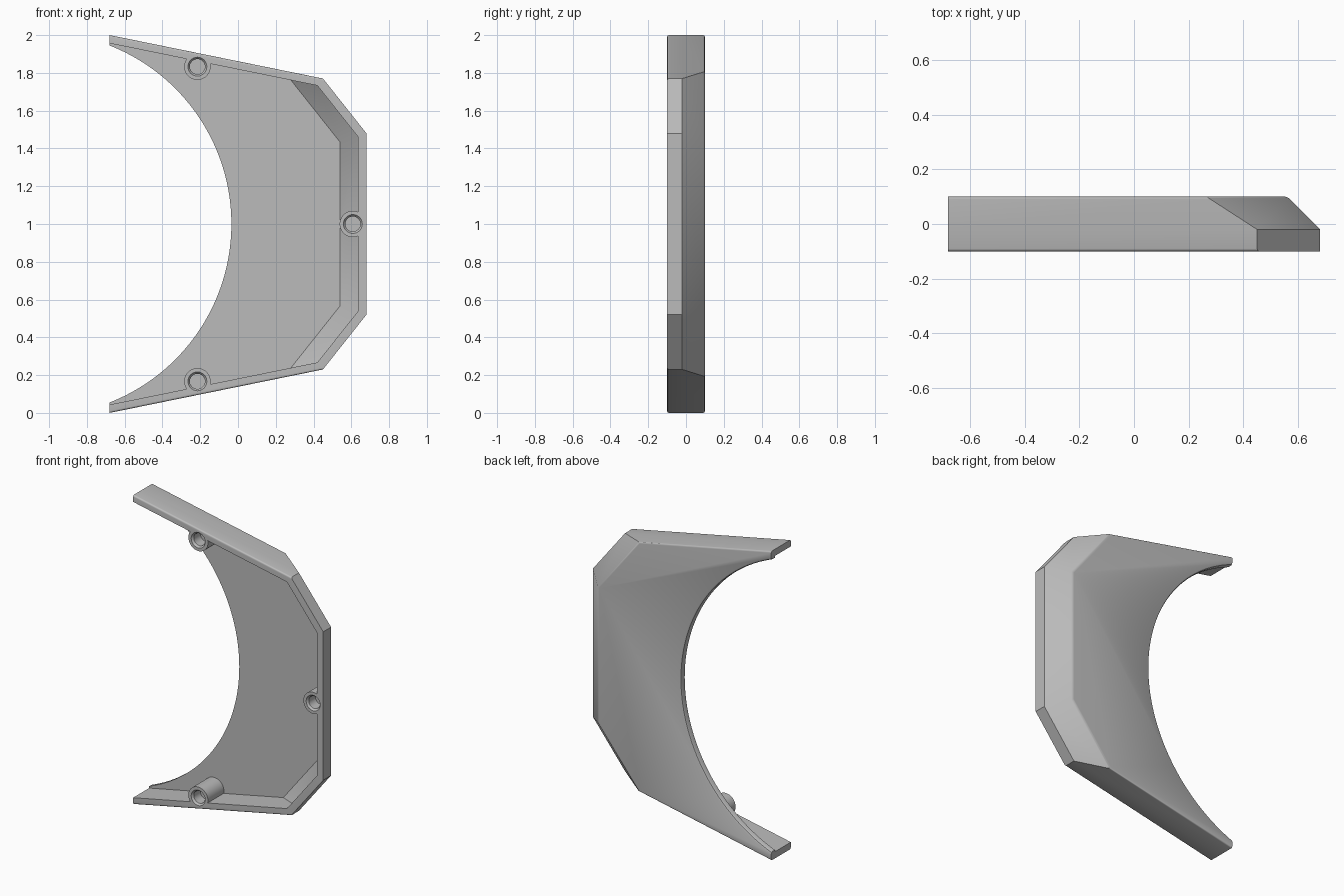
import bpy, bmesh, math
from mathutils import Matrix

if "Cube" in bpy.data.objects:
    bpy.data.objects.remove(bpy.data.objects["Cube"])

grey = bpy.data.materials.new("plain grey")
grey.use_nodes = True
COLOUR = (0.5, 0.5, 0.5, 1)
grey.diffuse_color = COLOUR
grey.node_tree.nodes["Principled BSDF"].inputs["Base Color"].default_value = COLOUR


def make_object(name, bm):
    bmesh.ops.recalc_face_normals(bm, faces=bm.faces)
    mesh = bpy.data.meshes.new(name)
    bm.to_mesh(mesh)
    bm.free()
    mesh.materials.append(grey)
    obj = bpy.data.objects.new(name, mesh)
    bpy.context.collection.objects.link(obj)
    return obj


def outline(upper):
    """Mirror the upper half of an outline about z = 1."""
    return upper + [(x, 2 - z) for x, z in reversed(upper)]


def loft(layers):
    """Solid through equal-sized outlines, each placed at its depth y."""
    bm = bmesh.new()
    rings = [[bm.verts.new((x, y, z)) for x, z in pts] for y, pts in layers]
    for a, b in zip(rings, rings[1:]):
        for i in range(len(a)):
            j = (i + 1) % len(a)
            bm.faces.new((a[i], a[j], b[j], b[i]))
    bm.faces.new(rings[0])
    bm.faces.new(rings[-1])
    return bm


def turned(name, cx, cz, profile, sides):
    """Round solid along y from (radius, depth) pairs."""
    circle = [2 * math.pi * i / sides for i in range(sides)]
    return make_object(name, loft([
        (y, [(cx + r * math.cos(a), cz + r * math.sin(a)) for a in circle])
        for r, y in profile]))


def cut(target, tool):
    mod = target.modifiers.new("cut", 'BOOLEAN')
    mod.operation = 'DIFFERENCE'
    mod.solver = 'EXACT'
    mod.object = tool
    bpy.ops.object.select_all(action='DESELECT')
    bpy.context.view_layer.objects.active = target
    target.select_set(True)
    bpy.ops.object.modifier_apply(modifier=mod.name)
    bpy.data.objects.remove(tool)


# Outer body: straight front band, then sloped sides towards the back
rim = outline([(-0.68, 2), (0.45, 1.77), (0.68, 1.48)])
back = outline([(-0.68, 2), (0.267, 1.807), (0.56, 1.438)])
bm = loft([(-0.1, rim), (-0.02, rim), (0.1, back)])
bm.edges.ensure_lookup_table()


def rounded(e):
    a, b = (v.co for v in e.verts)
    if max(a.x, b.x) < -0.67:
        return False
    at_back = min(a.y, b.y) > 0.09
    long_front = max(a.y, b.y) < -0.09 and abs(a.x - b.x) > 1
    return at_back or long_front


bmesh.ops.bevel(bm, geom=[e for e in bm.edges if rounded(e)], offset=0.01,
                segments=4, profile=0.5, affect='EDGES')
shell = make_object("cover_shell", bm)

# Hollow inside, leaving the three screw bosses standing
inner_rim = outline([(-0.8, 1.981), (0.42, 1.733), (0.635, 1.462)])
inner_floor = outline([(-0.8, 1.981), (0.28, 1.7616), (0.54, 1.434)])
cavity = make_object("cavity_cutter", loft(
    [(-0.2, inner_rim), (-0.03, inner_rim), (0.063, inner_floor)]))
bosses = [(-0.215, 1.833), (-0.215, 0.167), (0.608, 1.0)]
for x, z in bosses:
    cut(cavity, turned("boss", x, z, [(0.07, -0.3), (0.07, 0.2)], 40))
cut(shell, cavity)

# Large round opening with a softened back edge
cut(shell, turned("opening_cutter", -1.05, 1, [
    (1.015, -0.3), (1.015, 0.088), (1.019, 0.096), (1.027, 0.1), (1.027, 0.2)], 160))

# Blind screw holes with a chamfered mouth
for x, z in bosses:
    cut(shell, turned("hole_cutter", x, z, [
        (0.05, -0.2), (0.05, -0.1), (0.04, -0.088), (0.04, -0.02)], 40))

bpy.ops.object.select_all(action='DESELECT')
bpy.context.view_layer.objects.active = shell
shell.select_set(True)
bpy.ops.object.shade_smooth_by_angle(angle=math.radians(28))
